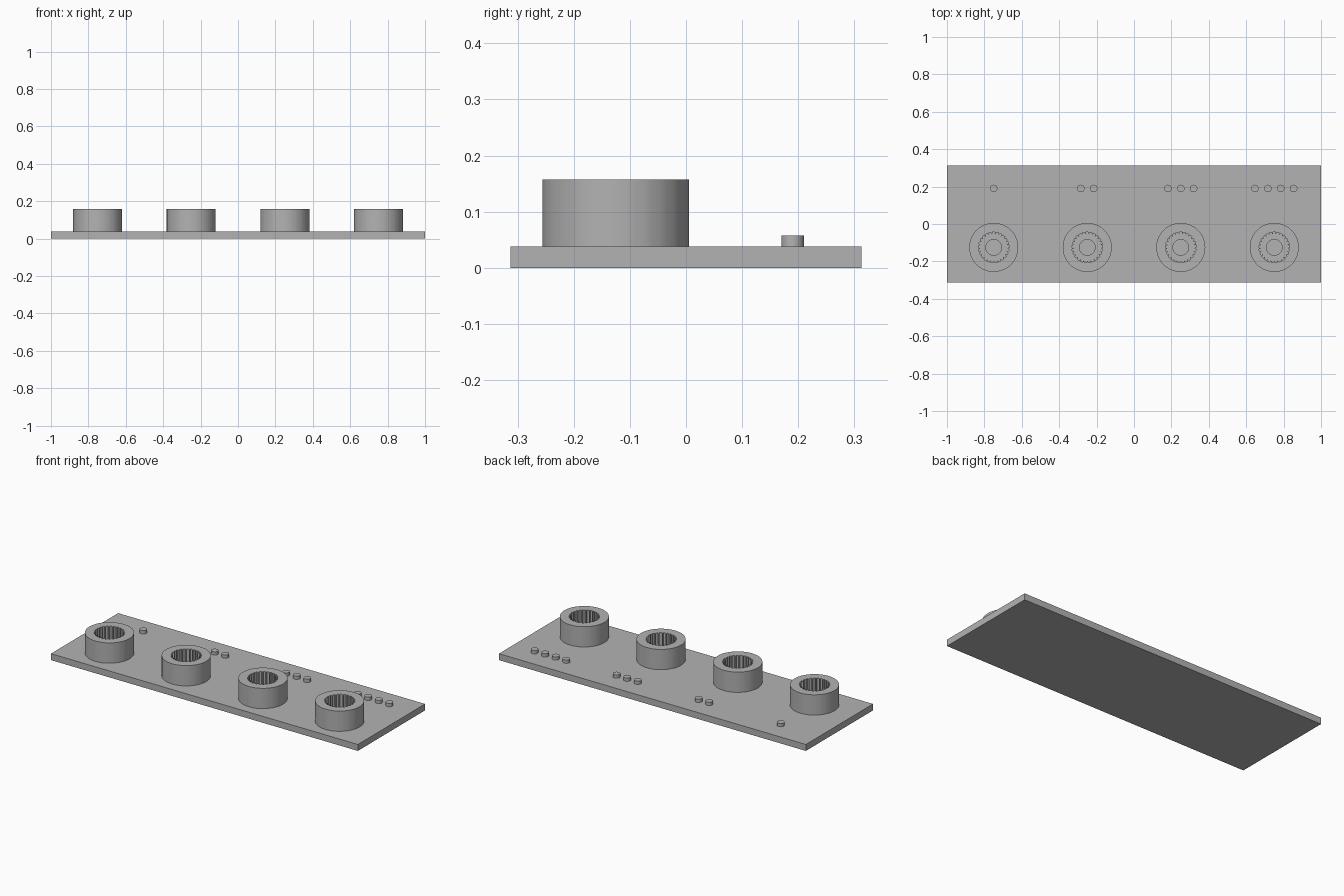
import bpy, bmesh
from math import cos, sin, pi

cube = bpy.data.objects.get("Cube")
if cube:
    bpy.data.objects.remove(cube, do_unlink=True)

grey = bpy.data.materials.new("plain grey")
grey.use_nodes = True
colour = (0.45, 0.45, 0.45, 1)
grey.diffuse_color = colour
grey.node_tree.nodes["Principled BSDF"].inputs["Base Color"].default_value = colour

PLATE_TOP, HUB_TOP, FLOOR = 0.038, 0.1575, 0.0575
TEETH = 25
SINK = 0.004  # how far parts sit into the plate


def finish(name, bm, location, smooth=True):
    bmesh.ops.recalc_face_normals(bm, faces=bm.faces)
    mesh = bpy.data.meshes.new(name)
    bm.to_mesh(mesh)
    bm.free()
    mesh.materials.append(grey)
    obj = bpy.data.objects.new(name, mesh)
    bpy.context.collection.objects.link(obj)
    obj.location = location
    if smooth:
        bpy.ops.object.select_all(action="DESELECT")
        obj.select_set(True)
        bpy.context.view_layer.objects.active = obj
        bpy.ops.object.shade_smooth_by_angle(angle=pi / 9)
    return obj


def ring(bm, z, radius):
    """Closed loop of four vertices per tooth; radius is a function of the step."""
    offsets = (0, 0.55, 0.7, 0.85)  # wide groove, narrow tooth
    verts = []
    for tooth in range(TEETH):
        for step, offset in enumerate(offsets):
            a = 2 * pi * (tooth + offset) / TEETH
            r = radius(step)
            verts.append(bm.verts.new((r * cos(a), r * sin(a), z)))
    return verts


def make_hub(name, x):
    bm = bmesh.new()
    outer = lambda step: 0.131
    spline = lambda step: 0.082 if step < 2 else 0.073
    screw = lambda step: 0.042
    loops = [ring(bm, z, r) for z, r in (
        (PLATE_TOP - SINK, outer), (HUB_TOP, outer), (HUB_TOP, spline),
        (FLOOR, spline), (FLOOR, screw), (PLATE_TOP, screw))]
    for low, high in zip(loops, loops[1:]):
        for i in range(len(low)):
            bm.faces.new((low[i - 1], low[i], high[i], high[i - 1]))
    bm.faces.new(loops[0])
    bm.faces.new(loops[-1])
    finish(name, bm, (x, -0.125, 0))


def make_peg(name, x):
    bm = bmesh.new()
    height = 0.0195 + SINK
    bmesh.ops.create_cone(bm, cap_ends=True, segments=32,
                          radius1=0.02, radius2=0.02, depth=height)
    finish(name, bm, (x, 0.19, PLATE_TOP - SINK + height / 2))


# Base plate
bm = bmesh.new()
bmesh.ops.create_cube(bm, size=1)
bmesh.ops.scale(bm, vec=(2, 0.625, PLATE_TOP), verts=bm.verts)
finish("base_plate", bm, (0, 0, PLATE_TOP / 2), smooth=False)

# Four splined hubs, each marked by a growing row of pegs
for n in range(4):
    x = -0.75 + 0.5 * n
    make_hub(f"splined_hub_{n + 1}", x)
    for k in range(n + 1):
        make_peg(f"marker_peg_{n + 1}_{k + 1}", x + (k - n / 2) * 0.069)
